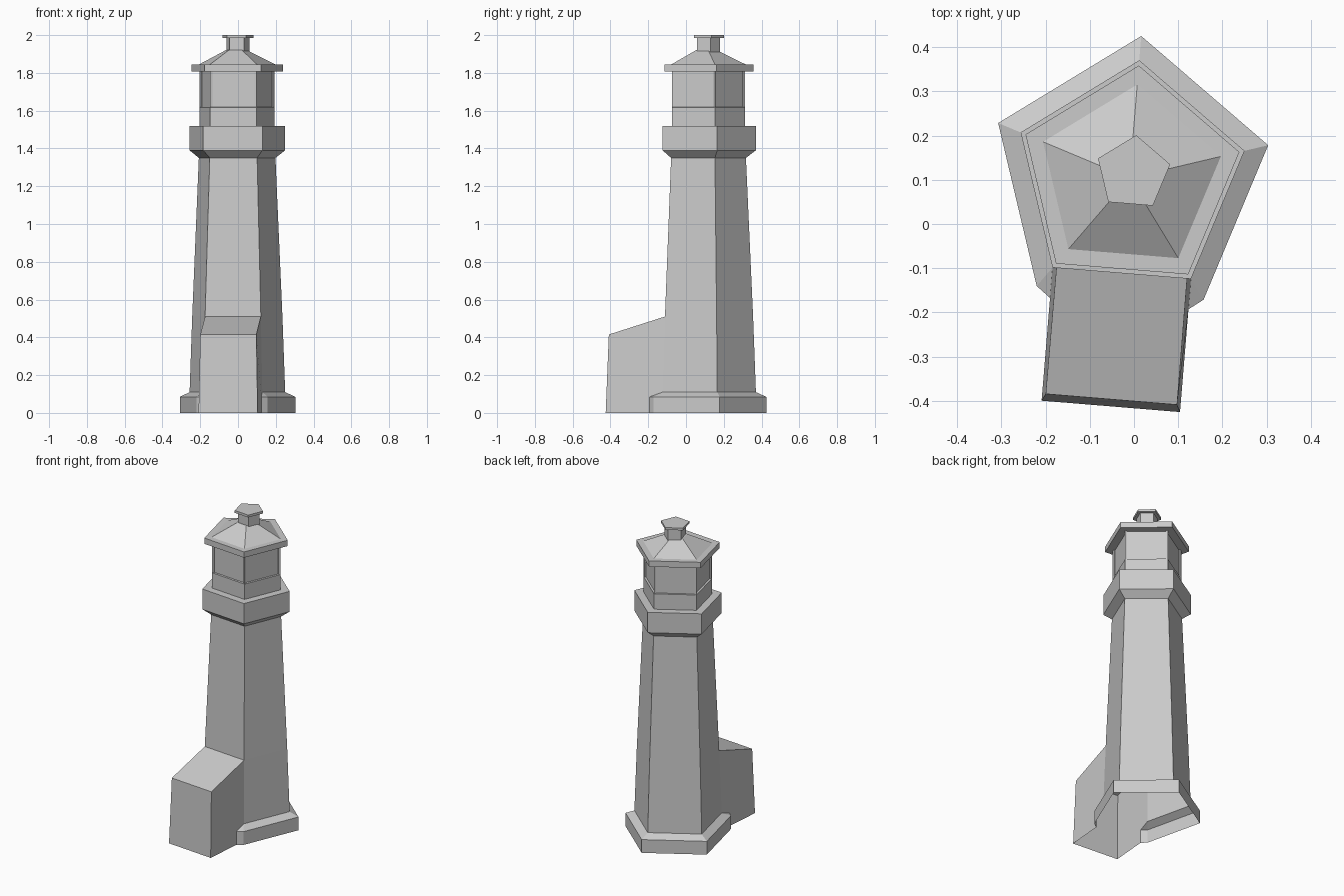
import bpy, bmesh
from math import radians, sin, cos

if "Cube" in bpy.data.objects:
    bpy.data.objects.remove(bpy.data.objects["Cube"])

TURN = radians(-4.7)            # whole model is turned slightly about z
CENTRE = (-0.010, 0.104)

def place(u, v, z, c=CENTRE):
    return (c[0] + u * cos(TURN) - v * sin(TURN),
            c[1] + u * sin(TURN) + v * cos(TURN), z)

def corner(r, i):
    a = radians(90 + 72 * i)    # 0 back, 1 left, 2 front left, 3 front right, 4 right
    return r * cos(a), r * sin(a)

def finish(name, bm):
    bmesh.ops.remove_doubles(bm, verts=bm.verts, dist=1e-5)
    me = bpy.data.meshes.new(name)
    bm.to_mesh(me)
    bm.free()
    ob = bpy.data.objects.new(name, me)
    bpy.context.collection.objects.link(ob)
    return ob

def loft(profile, c=CENTRE, bottom=False, top=False, skip=()):
    """Five-sided loft of (radius, z) pairs; skip holds (level, side) gaps."""
    bm = bmesh.new()
    rings = [[bm.verts.new(place(*corner(r, i), z, c)) for i in range(5)]
             for r, z in profile]
    faces = {}
    for k, (a, b) in enumerate(zip(rings, rings[1:])):
        for i in range(5):
            if (k, i) not in skip:
                j = (i + 1) % 5
                faces[k, i] = bm.faces.new((a[i], a[j], b[j], b[i]))
    if bottom:
        bm.faces.new(rings[0][::-1])
    if top:
        bm.faces.new(rings[-1])
    return bm, faces

R_LOW, R_MID = 0.267, 0.252     # shaft radius at the step and at the porch roof

# Tapered shaft with flared gallery, open where the porch joins
bm, _ = loft([(R_LOW, 0.11), (R_MID, 0.51), (0.214, 1.35), (0.267, 1.39),
              (0.267, 1.52), (0.20, 1.52)], skip={(0, 2)})
finish("tower_shaft", bm)

# Lantern room with recessed windows
bm, faces = loft([(0.21, 1.52), (0.21, 1.618), (0.21, 1.83)])
windows = [f for (k, i), f in faces.items() if k == 1]
bmesh.ops.inset_individual(bm, faces=windows, thickness=0.022, depth=0)
bmesh.ops.inset_individual(bm, faces=windows, thickness=0.001, depth=-0.012)
finish("lantern_room", bm)

# Roof with flat rim and shallow slopes
bm, _ = loft([(0.255, 1.808), (0.255, 1.845), (0.212, 1.845), (0.06, 1.92)],
             bottom=True, top=True)
finish("roof", bm)

# Vent and its cap
bm, _ = loft([(0.065, 1.90), (0.065, 1.985), (0.086, 1.985), (0.086, 2.0)],
             c=(-0.002, 0.115), top=True)
finish("roof_vent", bm)

# Base step, wrapping round to the porch sides
bm = bmesh.new()
order = [3, 4, 0, 1, 2]
outer = [(0.157, -0.285)] + [corner(0.322, i) for i in order] + [(-0.157, -0.285)]
inner = [corner(R_LOW, i) for i in [3] + order + [2]]
low = [bm.verts.new(place(u, v, 0)) for u, v in outer]
mid = [bm.verts.new(place(u, v, 0.085)) for u, v in outer]
high = [bm.verts.new(place(u, v, 0.11)) for u, v in inner]
for i in range(6):
    bm.faces.new((low[i], low[i + 1], mid[i + 1], mid[i]))
    if i == 0:
        bm.faces.new((mid[0], mid[1], high[1]))
    elif i == 5:
        bm.faces.new((mid[5], mid[6], high[5]))
    else:
        bm.faces.new((mid[i], mid[i + 1], high[i + 1], high[i]))
finish("base_step", bm)

# Porch with sloping roof, as wide as the shaft face
bm = bmesh.new()
ul, vl = corner(R_LOW, 3)
um, vm = corner(R_MID, 3)
side = [(0.157, -0.518, 0), (0.157, -0.285, 0), (0.157, -0.285, 0.085),
        (ul, vl, 0.11), (um, vm, 0.51), (0.149, -0.502, 0.415)]
right = [bm.verts.new(place(u, v, z)) for u, v, z in side]
left = [bm.verts.new(place(-u, v, z)) for u, v, z in side]
bm.faces.new(right)
bm.faces.new(left[::-1])
bm.faces.new((left[0], right[0], right[5], left[5]))
bm.faces.new((left[5], right[5], right[4], left[4]))
finish("porch", bm)
